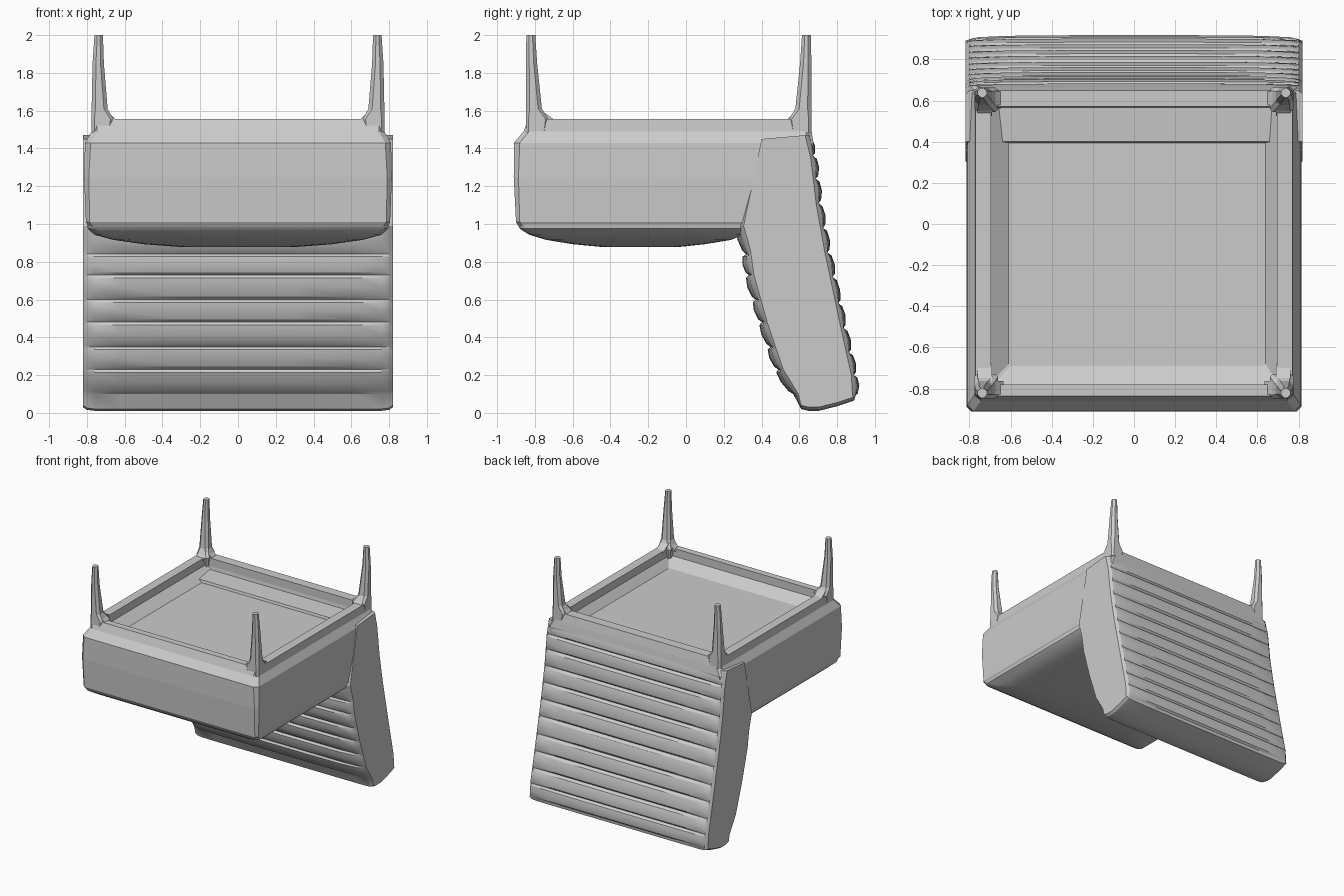
import bpy, bmesh, math

if "Cube" in bpy.data.objects:
    bpy.data.objects.remove(bpy.data.objects["Cube"])


def loft(name, rings, smooth=None):
    """Skin equal-length closed rings of 3D points and cap both ends."""
    bm = bmesh.new()
    vs = [[bm.verts.new(p) for p in r] for r in rings]
    n = len(rings[0])
    for a, b in zip(vs, vs[1:]):
        for i in range(n):
            j = (i + 1) % n
            bm.faces.new((a[i], a[j], b[j], b[i]))
    bm.faces.new(vs[0])
    bm.faces.new(vs[-1])
    bmesh.ops.recalc_face_normals(bm, faces=bm.faces)
    me = bpy.data.meshes.new(name)
    bm.to_mesh(me)
    bm.free()
    ob = bpy.data.objects.new(name, me)
    bpy.context.collection.objects.link(ob)
    if smooth:
        bpy.ops.object.select_all(action='DESELECT')
        ob.select_set(True)
        bpy.context.view_layer.objects.active = ob
        bpy.ops.object.shade_smooth_by_angle(angle=math.radians(smooth))
    return ob


def rect(x0, x1, y0, y1, z, c, steps=1):
    """Rectangle ring with rounded corners of radius c."""
    pts = []
    for cx, cy, a0 in ((x1 - c, y1 - c, 0), (x0 + c, y1 - c, 90),
                       (x0 + c, y0 + c, 180), (x1 - c, y0 + c, 270)):
        for k in range(steps + 1):
            a = math.radians(a0 + 90 * k / steps)
            pts.append((cx + c * math.cos(a), cy + c * math.sin(a), z))
    return pts


def interp(pts, z):
    """y at height z along a polyline of (z, y), z ascending."""
    for (za, ya), (zb, yb) in zip(pts, pts[1:]):
        if z <= zb:
            return ya + (yb - ya) * (z - za) / (zb - za)
    return pts[-1][1]


# Seat body, frame rim and the recessed underside, in one skin
loft("seat_body", [
    rect(-.79, .79, -.885, .62, .985, .02),
    rect(-.805, .805, -.90, .64, 1.01, .02),
    rect(-.815, .815, -.912, .655, 1.25, .025),
    rect(-.81, .81, -.91, .675, 1.43, .03),
    rect(-.775, .775, -.86, .665, 1.49, .03),
    rect(-.77, .77, -.835, .65, 1.555, .02),
    rect(-.695, .695, -.78, .57, 1.555, .01),
    rect(-.695, .695, -.78, .57, 1.49, .01),
    rect(-.61, .64, -.69, .56, 1.43, .01),
])

# Bulging seat cushion below the body
loft("seat_cushion", [
    rect(-.80, .80, -.895, .32, 1.01, .03, 3),
    rect(-.795, .795, -.88, .32, .975, .04, 3),
    rect(-.76, .76, -.83, .30, .943, .06, 3),
    rect(-.66, .66, -.74, .24, .916, .08, 3),
    rect(-.50, .50, -.60, .10, .893, .10, 3),
    rect(-.30, .30, -.44, -.04, .878, .10, 3),
], 35)

# Ribbed backrest: lofted across x from plain ends to a ribbed middle
REAR = [(.09, .912), (.20, .905), (.45, .85), (.85, .765), (1.1, .72), (1.35, .69), (1.47, .66)]
FRONT = [(.10, .55), (.23, .47), (.48, .385), (.73, .315), (.87, .295), (.99, .26)]
REAR_SEAMS = [.09, .20, .32, .45, .58, .72, .85, .98, 1.11, 1.24, 1.36, 1.47]
FRONT_SEAMS = [.10, .23, .35, .48, .60, .73, .84, .99]


def ribs(line, seams, sign, depth, shift):
    pts = []
    for a, b in zip(seams, seams[1:]):
        for t, d in ((0, -1), (.12, -.1), (.5, .5), (.88, .1)):
            z = a + (b - a) * t
            pts.append((interp(line, z) + sign * (d * depth - shift), z))
    pts.append((interp(line, seams[-1]) - sign * shift, seams[-1]))
    return pts


def back_ring(x, depth, rear_in, front_in, low):
    rear = ribs(REAR, REAR_SEAMS, 1, depth, rear_in)
    front = ribs(FRONT, FRONT_SEAMS, -1, depth, front_in)
    foot = [(.61, .02 + low), (.65, .01 + low), (.70, .01 + low),
            (.80, .035 + low), (.89, .065 + low)]
    ring = front[::-1] + foot + rear + [(.40, 1.45)]
    return [(x, y, z) for y, z in ring]


half = [(.82, 0, .03, .045, .02), (.80, .003, .012, .03, .006),
        (.76, .010, .006, .018, .001), (.62, .016, .002, .004, 0), (.3, .018, 0, 0, 0)]
stations = [(-x, *r) for x, *r in half] + half[::-1]
loft("backrest", [back_ring(*s) for s in stations], 25)

# Four tapered legs with gusset feet flaring into the frame
for side, sx in (("left", -1), ("right", 1)):
    for end, sy, yo in (("front", -1, .848), ("rear", 1, .664)):
        def ring(x_out, x_in, o, i, z, c):
            xs = sorted((sx * x_out, sx * x_in))
            ys = sorted((sy * (yo - o), sy * (yo - i)))
            return rect(*xs, *ys, z, c)
        loft(f"{end}_leg_{side}", [
            ring(.775, .67, .0, .11, 1.48, .015),
            ring(.775, .66, .0, .12, 1.555, .015),
            ring(.775, .69, .0, .085, 1.61, .02),
            ring(.77, .71, .0, .06, 1.85, .018),
            ring(.76, .715, .003, .05, 2.0, .015),
        ])
        # Gusset wedges running along the two frame rails
        top_x, top_y = sx * .70, sy * (yo - .075)
        for tag, run in (("x", (.635, .02, .085)), ("y", None)):
            z0, z1 = 1.54, 1.605
            if run:
                ya, yb = sy * (yo - run[1]), sy * (yo - run[2])
                rings = [[(sx * .75, y, z0), (sx * run[0], y, z0), (sx * .70, y, z1),
                          (sx * .75, y, z1)] for y in (ya, yb)]
            else:
                far = sy * (yo - (.17 if sy < 0 else .14))
                near = sy * (yo - .03)
                rings = [[(x, near, z0), (x, far, z0), (x, top_y, z1), (x, near, z1)]
                         for x in (sx * .76, sx * .69)]
            loft(f"{end}_gusset_{tag}_{side}", rings)
